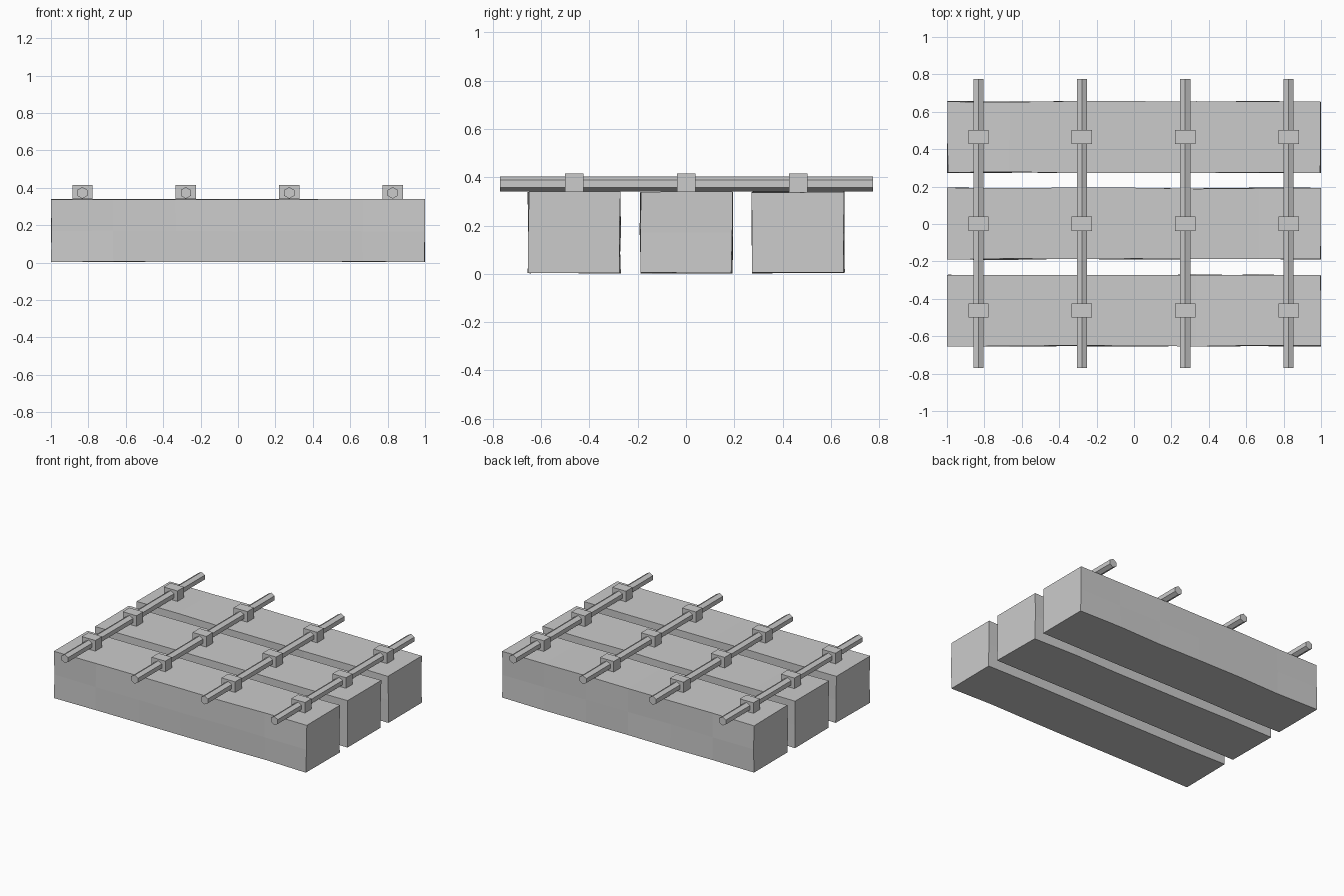
import bpy
import bmesh
import math
import random
from mathutils import Matrix, Vector

random.seed(4)

cube = bpy.data.objects.get("Cube")
if cube:
    bpy.data.objects.remove(cube, do_unlink=True)

grey = bpy.data.materials.new("plain grey")
grey.use_nodes = True
colour = (0.6, 0.6, 0.6, 1)
grey.diffuse_color = colour
grey.node_tree.nodes["Principled BSDF"].inputs["Base Color"].default_value = colour

BEAM_TOP = 0.339
ROD_Z = 0.373
BEAM_ROWS = (-0.463, 0.001, 0.465)
ROD_COLUMNS = [-0.832 + 0.553 * i for i in range(4)]


def finish(name, bm):
    """Turn a bmesh into a flat shaded object."""
    bmesh.ops.recalc_face_normals(bm, faces=bm.faces)
    mesh = bpy.data.meshes.new(name)
    bm.to_mesh(mesh)
    bm.free()
    mesh.materials.append(grey)
    obj = bpy.data.objects.new(name, mesh)
    bpy.context.collection.objects.link(obj)
    return obj


def box(centre, size):
    bm = bmesh.new()
    matrix = Matrix.Translation(centre) @ Matrix.Diagonal((*size, 1))
    bmesh.ops.create_cube(bm, size=1, matrix=matrix)
    return bm


# Rough-sawn beams: boxes cut into sections with slightly uneven surfaces
for number, y in enumerate(BEAM_ROWS, 1):
    bm = box((0, y, BEAM_TOP / 2 + 0.002), (1.995, 0.379, BEAM_TOP - 0.004))
    cuts = [((i / 3, 0, 0), (1, 0, 0)) for i in range(-2, 3)]
    cuts.append(((0, 0, BEAM_TOP / 2), (0, 0, 1)))
    for point, normal in cuts:
        bmesh.ops.bisect_plane(bm, geom=bm.verts[:] + bm.edges[:] + bm.faces[:],
                               plane_co=point, plane_no=normal)
    for v in bm.verts:
        v.co += Vector([random.uniform(-r, r) for r in (0.0025, 0.004, 0.002)])
    finish(f"beam_{number}", bm)

# Hexagonal rods laid across the beams, with a ridge on top
for number, x in enumerate(ROD_COLUMNS, 1):
    bm = bmesh.new()
    matrix = (Matrix.Translation((x, 0.002, ROD_Z))
              @ Matrix.Rotation(math.pi / 2, 4, "X"))
    bmesh.ops.create_cone(bm, cap_ends=True, segments=6, radius1=0.031,
                          radius2=0.031, depth=1.545, matrix=matrix)
    finish(f"rod_{number}", bm)

    # Square brackets holding the rod to each beam
    for row, y in enumerate(BEAM_ROWS, 1):
        finish(f"bracket_{number}_{row}",
               box((x, y, 0.377), (0.108, 0.076, 0.076)))
